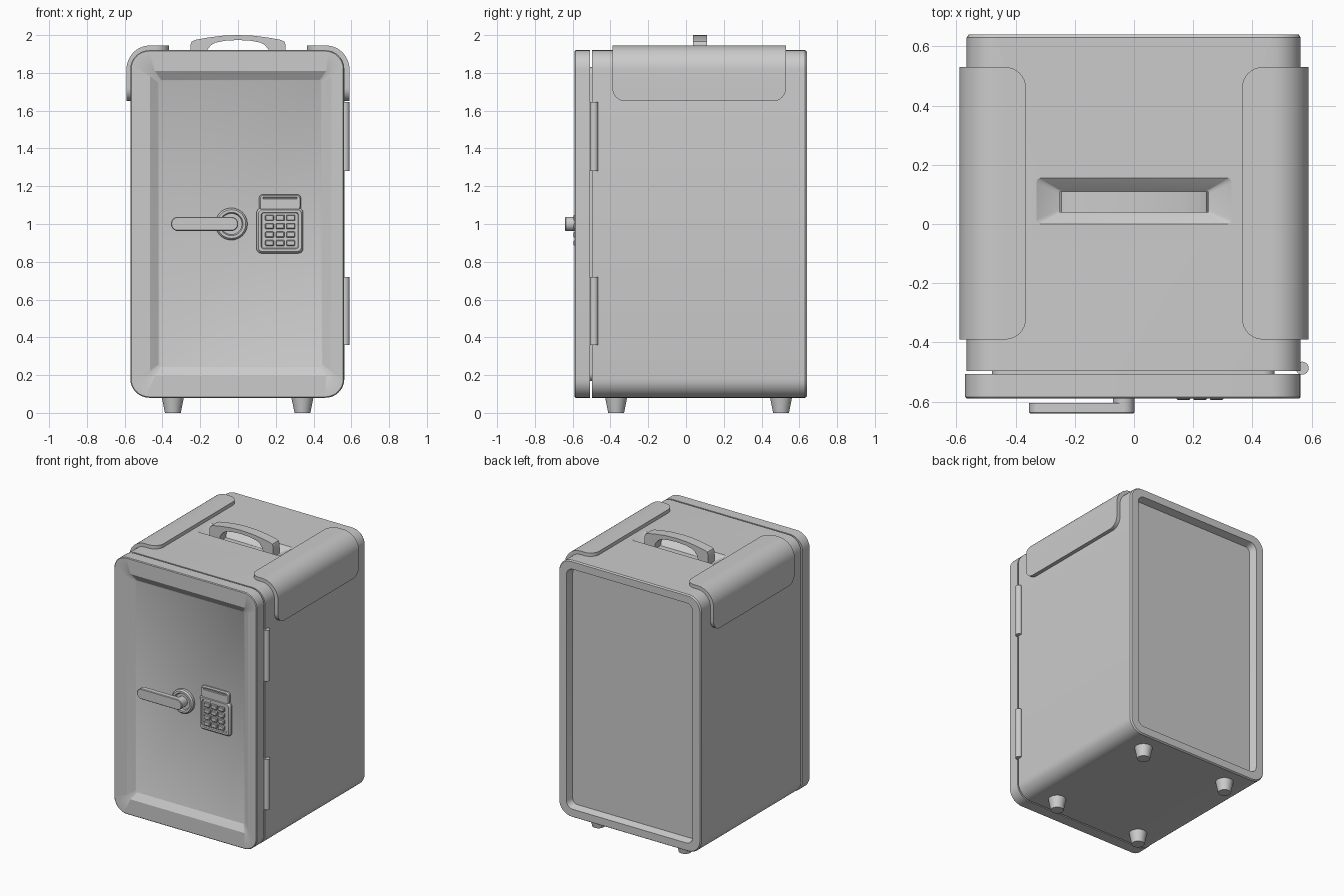
import bpy, bmesh
from math import sin, cos, pi, sqrt, radians

if "Cube" in bpy.data.objects:
    bpy.data.objects.remove(bpy.data.objects["Cube"])


def finish(name, bm, recalc=True):
    if recalc:
        bmesh.ops.recalc_face_normals(bm, faces=bm.faces[:])
    me = bpy.data.meshes.new(name)
    bm.to_mesh(me)
    bm.free()
    ob = bpy.data.objects.new(name, me)
    bpy.context.collection.objects.link(ob)
    return ob


def smooth(ob, angle=30):
    bpy.ops.object.select_all(action='DESELECT')
    ob.select_set(True)
    bpy.context.view_layer.objects.active = ob
    bpy.ops.object.shade_smooth_by_angle(angle=radians(angle))


def rounded(u0, u1, v0, v1, r, n):
    """Outline of a rounded rectangle."""
    pts = []
    corners = [(u1 - r, v1 - r), (u0 + r, v1 - r), (u0 + r, v0 + r), (u1 - r, v0 + r)]
    for k, (cu, cv) in enumerate(corners):
        for i in range(n + 1):
            a = (k + i / n) * pi / 2
            pts.append((cu + r * cos(a), cv + r * sin(a)))
    return pts


def loft(name, rings, axis='Y', n=8):
    """Join rounded rectangles (u0, u1, v0, v1, radius, depth) into a closed solid."""
    bm = bmesh.new()
    loops = []
    for *rect, d in rings:
        loops.append([bm.verts.new((u, d, v) if axis == 'Y' else (u, v, d))
                      for u, v in rounded(*rect, n)])
    m = len(loops[0])
    for a, b in zip(loops, loops[1:]):
        for i in range(m):
            j = (i + 1) % m
            bm.faces.new((a[i], a[j], b[j], b[i]))
    bm.faces.new(loops[0])
    bm.faces.new(loops[-1])
    ob = finish(name, bm)
    smooth(ob)
    return ob


def disc(cx, cz, r, y):
    return (cx - r, cx + r, cz - r, cz + r, r * 0.999, y)


# Cabinet body with a recessed back panel
body = loft("body", [
    (-.565, .563, .08, 1.92, .10, -.497),
    (-.565, .563, .08, 1.92, .10, .63),
    (-.558, .556, .087, 1.913, .093, .64),
    (-.50, .50, .14, 1.86, .05, .64),
    (-.485, .485, .155, 1.845, .035, .59)])

# Sunken grip pocket in the top
cutter = loft("pocket_cutter", [
    (-.25, .25, .04, .11, .01, 1.875),
    (-.33, .33, 0, .155, .015, 1.92),
    (-.33, .33, 0, .155, .015, 1.97)], axis='Z', n=3)
cutter.hide_render = True
mod = body.modifiers.new("pocket", 'BOOLEAN')
mod.object = cutter
mod.solver = 'EXACT'
bpy.context.view_layer.objects.active = body
bpy.ops.object.modifier_apply(modifier=mod.name)
bpy.data.objects.remove(cutter)
smooth(body)

# Seal between body and door
loft("door_seal", [(-.48, .475, .17, 1.83, .04, -.51), (-.48, .475, .17, 1.83, .04, -.49)])

# Door with a sunken, sloped front panel
loft("door", [
    (-.57, .562, .08, 1.92, .10, -.507),
    (-.57, .562, .08, 1.92, .10, -.585),
    (-.565, .557, .085, 1.915, .095, -.59),
    (-.467, .494, .195, 1.81, .03, -.59),
    (-.42, .447, .243, 1.762, .015, -.56)])

# Feet
for side, x in (("left", -.345), ("right", .341)):
    for end, y in (("front", -.37), ("back", .503)):
        bpy.ops.mesh.primitive_cone_add(vertices=32, radius1=.042, radius2=.06,
                                        depth=.09, location=(x, y, .045))
        bpy.context.object.name = f"foot_{end}_{side}"
        smooth(bpy.context.object)

# Hinges
for tag, z0, z1 in (("lower", .36, .72), ("upper", 1.28, 1.645)):
    bpy.ops.mesh.primitive_cylinder_add(vertices=24, radius=.022, depth=z1 - z0,
                                        location=(.568, -.487, (z0 + z1) / 2))
    bpy.context.object.name = f"hinge_{tag}"
    smooth(bpy.context.object)

# Corner guards wrapped over the top edges, with rounded ends
T, R, CR = .025, .125, .07           # thickness, bend radius, corner radius
X0, X1, Z0, Z1 = .365, .59, 1.65, 1.945
flat_a, arc = X1 - R - X0, R * pi / 2
length = flat_a + arc + (Z1 - R - Z0)


def guard_point(s):
    if s < flat_a:
        return X0 + s, Z1
    if s < flat_a + arc:
        a = (s - flat_a) / R
        return X1 - R + R * sin(a), Z1 - R + R * cos(a)
    return X1, Z1 - R - (s - flat_a - arc)


ends = [CR * (1 - cos(i * pi / 16)) for i in range(9)]
steps = ends + [flat_a + arc * i / 12 for i in range(13)] + [length - d for d in ends]
bm = bmesh.new()
rows = []
for s in sorted(set(round(s, 5) for s in steps)):
    d = min(s, length - s, CR)
    inset = CR - sqrt(max(0, CR ** 2 - (CR - d) ** 2))
    x, z = guard_point(s)
    rows.append([bm.verts.new((x, y, z)) for y in (-.39 + inset, .53 - inset)])
for (a0, a1), (b0, b1) in zip(rows, rows[1:]):
    bm.faces.new((a0, b0, b1, a1))
guard = finish("corner_guards", bm, recalc=False)
sol = guard.modifiers.new("thickness", 'SOLIDIFY')
sol.thickness, sol.offset = T + .004, -1
guard.modifiers.new("mirror", 'MIRROR')
bpy.context.view_layer.objects.active = guard
for name in ("thickness", "mirror"):
    bpy.ops.object.modifier_apply(modifier=name)
smooth(guard)

# Arched carry handle on top
half_out = [(.252, 1.87), (.252, 1.95), (.245, 1.966), (.225, 1.975), (.16, 1.987), (.08, 1.997), (0, 2.0)]
half_in = [(0, 1.974), (.07, 1.970), (.12, 1.960), (.145, 1.945), (.168, 1.915), (.175, 1.87)]
bm = bmesh.new()
outline = half_out + half_in


def handle_half(sign):
    n_out, n_in = half_out, half_in[::-1]
    front, back = ([[bm.verts.new((sign * x, y, z)) for x, z in outline] for y in (.038, .11)])
    m = len(outline)
    bm.faces.new(front)
    bm.faces.new(back)
    for i in range(m):
        j = (i + 1) % m
        if not (outline[i][0] == 0 and outline[j][0] == 0):
            bm.faces.new((front[i], front[j], back[j], back[i]))


handle_half(1)
handle_half(-1)
bmesh.ops.remove_doubles(bm, verts=bm.verts[:], dist=1e-5)
smooth(finish("carry_handle", bm))

# Lever latch: ring, shaft and lever
cx, cz = -.035, 1.0
loft("latch_ring", [disc(cx, cz, .085, -.55), disc(cx, cz, .085, -.578), disc(cx, cz, .076, -.588),
                    disc(cx, cz, .062, -.588), disc(cx, cz, .056, -.574)])
loft("latch_shaft", [disc(cx, cz, .036, -.56), disc(cx, cz, .036, -.61)])
loft("latch_lever", [(-.355, .001, .963, 1.038, .037, -.604),
                     (-.355, .001, .963, 1.038, .037, -.636),
                     (-.351, -.003, .967, 1.034, .033, -.64)])

# Keypad housing, display bar and buttons
loft("keypad", [(.098, .345, .845, 1.085, .025, -.55), (.098, .345, .845, 1.085, .025, -.572),
                (.108, .335, .855, 1.075, .02, -.585), (.122, .321, .868, 1.062, .015, -.585),
                (.126, .317, .872, 1.058, .012, -.578)], n=4)
loft("display", [(.112, .333, 1.07, 1.157, .02, -.55), (.112, .333, 1.07, 1.157, .02, -.572),
                 (.118, .327, 1.075, 1.151, .015, -.58), (.132, .313, 1.132, 1.143, .004, -.58),
                 (.134, .311, 1.134, 1.141, .003, -.572)], n=4)
for row in range(4):
    for col in range(3):
        x, z = .167 + col * .056, 1.033 - row * .0445
        loft(f"button_{row}_{col}", [
            (x - .023, x + .023, z - .015, z + .015, .004, -.57),
            (x - .023, x + .023, z - .015, z + .015, .004, -.591),
            (x - .019, x + .019, z - .011, z + .011, .003, -.595)], n=2)
